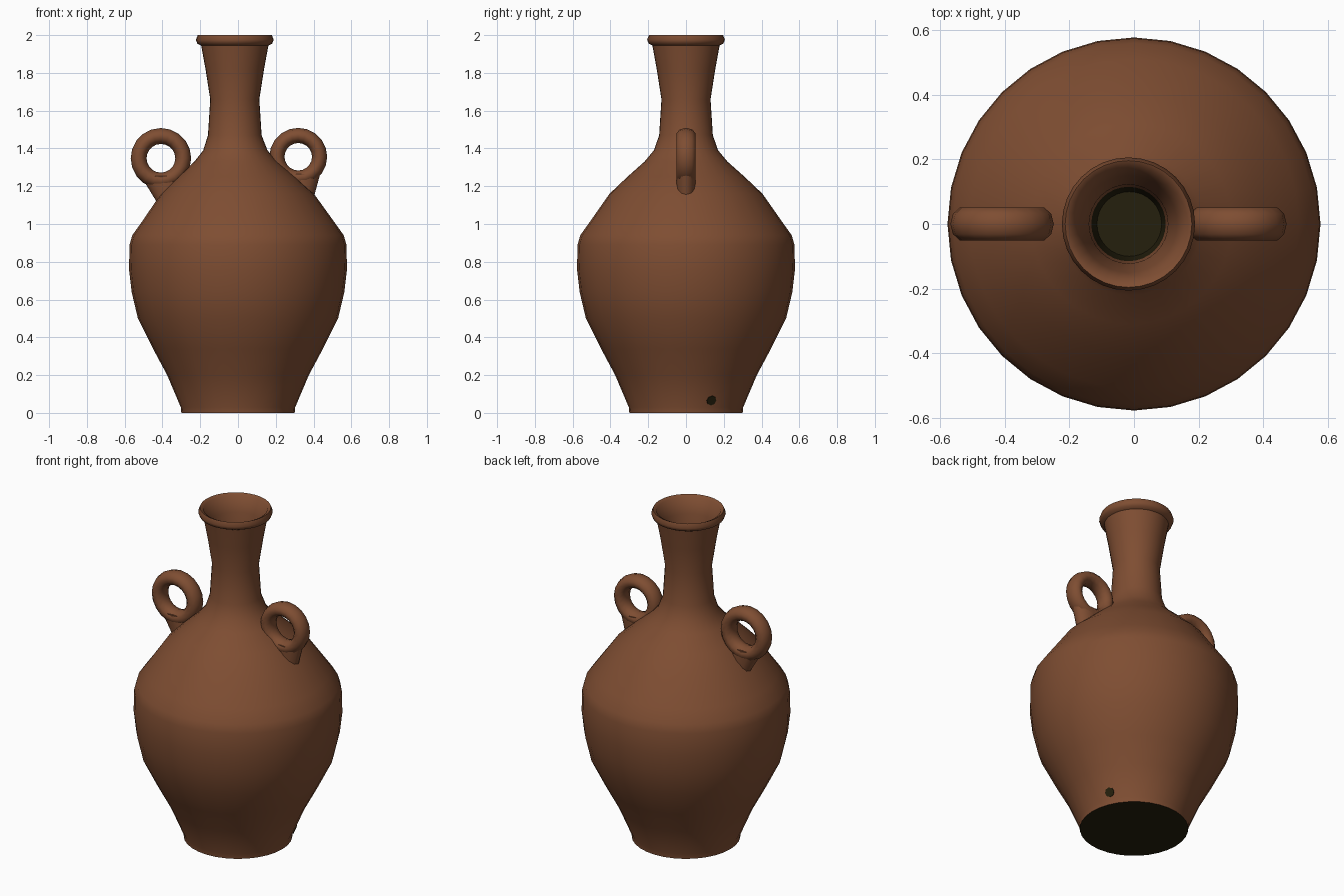
import bpy, bmesh, math
from mathutils import Vector

cube = bpy.data.objects.get("Cube")
if cube:
    bpy.data.objects.remove(cube)


def make_material(name, color):
    mat = bpy.data.materials.new(name)
    mat.use_nodes = True
    mat.diffuse_color = (*color, 1)
    bsdf = mat.node_tree.nodes["Principled BSDF"]
    bsdf.inputs["Base Color"].default_value = (*color, 1)
    bsdf.inputs["Roughness"].default_value = 0.9
    return mat


CLAY = make_material("terracotta", (0.21, 0.075, 0.032))
DARK = make_material("dark olive", (0.018, 0.014, 0.004))


def finish(name, bm, mats, angle=50):
    bmesh.ops.recalc_face_normals(bm, faces=bm.faces)
    mesh = bpy.data.meshes.new(name)
    bm.to_mesh(mesh)
    bm.free()
    for mat in mats:
        mesh.materials.append(mat)
    obj = bpy.data.objects.new(name, mesh)
    bpy.context.collection.objects.link(obj)
    bpy.ops.object.select_all(action='DESELECT')
    obj.select_set(True)
    bpy.context.view_layer.objects.active = obj
    bpy.ops.object.shade_smooth_by_angle(angle=math.radians(angle))
    return obj


def bridge(bm, a, b):
    n = len(a)
    return [bm.faces.new((a[i], a[(i + 1) % n], b[(i + 1) % n], b[i])) for i in range(n)]


# Jar: outer wall up to the lip, then down the bore (radius, height)
OUTER = [(0.30, 0), (0.303, 0.03), (0.375, 0.2), (0.45, 0.34), (0.53, 0.5),
         (0.563, 0.64), (0.577, 0.76), (0.574, 0.89), (0.56, 0.94), (0.51, 1.01),
         (0.405, 1.16), (0.31, 1.25), (0.22, 1.33), (0.17, 1.39), (0.142, 1.47),
         (0.13, 1.66), (0.155, 1.82), (0.178, 1.945), (0.198, 1.955),
         (0.206, 1.975), (0.196, 2.0)]
INNER = [(0.176, 1.99), (0.15, 1.9), (0.122, 1.75), (0.115, 1.5), (0.1, 1.4)]
SEGMENTS = 32

bm = bmesh.new()
rings = []
for r, z in OUTER + INNER:
    # the neck leans slightly to one side
    shift = -0.017 * min(1, max(0, (z - 1.1) / 0.35))
    rings.append([bm.verts.new((shift + r * math.cos(t), r * math.sin(t), z))
                  for t in (math.tau * i / SEGMENTS for i in range(SEGMENTS))])
for lower, upper in zip(rings, rings[1:]):
    bridge(bm, lower, upper)
base = bm.faces.new(rings[0])
floor = bm.faces.new(rings[-1])
dark_faces = [base, floor] + [f for f in rings[-1][0].link_faces]
for f in bm.faces:
    if f in (base, floor) or all(v in rings[-1] + rings[-2] for v in f.verts):
        f.material_index = 1
finish("jar_body", bm, [CLAY, DARK])


# Ring handles, each with a short foot sunk into the shoulder
def ring_handle(name, cx, cz, major, minor, width):
    bm = bmesh.new()
    loops = []
    for i in range(20):
        a = math.tau * i / 20
        loop = []
        for j in range(10):
            b = math.tau * j / 10
            r = major + minor * math.cos(b)
            loop.append(bm.verts.new((cx + r * math.cos(a), width * math.sin(b),
                                      cz + r * math.sin(a))))
        loops.append(loop)
    for i in range(20):
        bridge(bm, loops[i], loops[(i + 1) % 20])
    finish(name, bm, [CLAY])


def handle_foot(name, top, bottom, top_half, bottom_half, width):
    bm = bmesh.new()
    ends = []
    for (x, z), half in ((top, top_half), (bottom, bottom_half)):
        ends.append([bm.verts.new((x + half * math.cos(t), width * math.sin(t), z))
                     for t in (math.tau * i / 12 for i in range(12))])
    bridge(bm, *ends)
    for end in ends:
        bm.faces.new(end)
    finish(name, bm, [CLAY])


ring_handle("right_handle", -0.408, 1.348, 0.118, 0.042, 0.053)
handle_foot("right_handle_foot", (-0.41, 1.255), (-0.35, 1.1), 0.105, 0.07, 0.05)
ring_handle("left_handle", 0.319, 1.356, 0.113, 0.04, 0.053)
handle_foot("left_handle_foot", (0.345, 1.265), (0.32, 1.1), 0.09, 0.07, 0.05)

# Small dark blemish near the base
bm = bmesh.new()
bmesh.ops.create_cone(bm, cap_ends=True, segments=8, radius1=0.027, radius2=0.027, depth=0.008)
spot = finish("dark_spot", bm, [DARK], 30)
a = math.radians(25)
normal = Vector((math.cos(a), math.sin(a), -0.42)).normalized()
spot.rotation_mode = 'QUATERNION'
spot.rotation_quaternion = normal.to_track_quat('Z', 'Y')
spot.location = (0.318 * math.cos(a), 0.318 * math.sin(a), 0.066)
